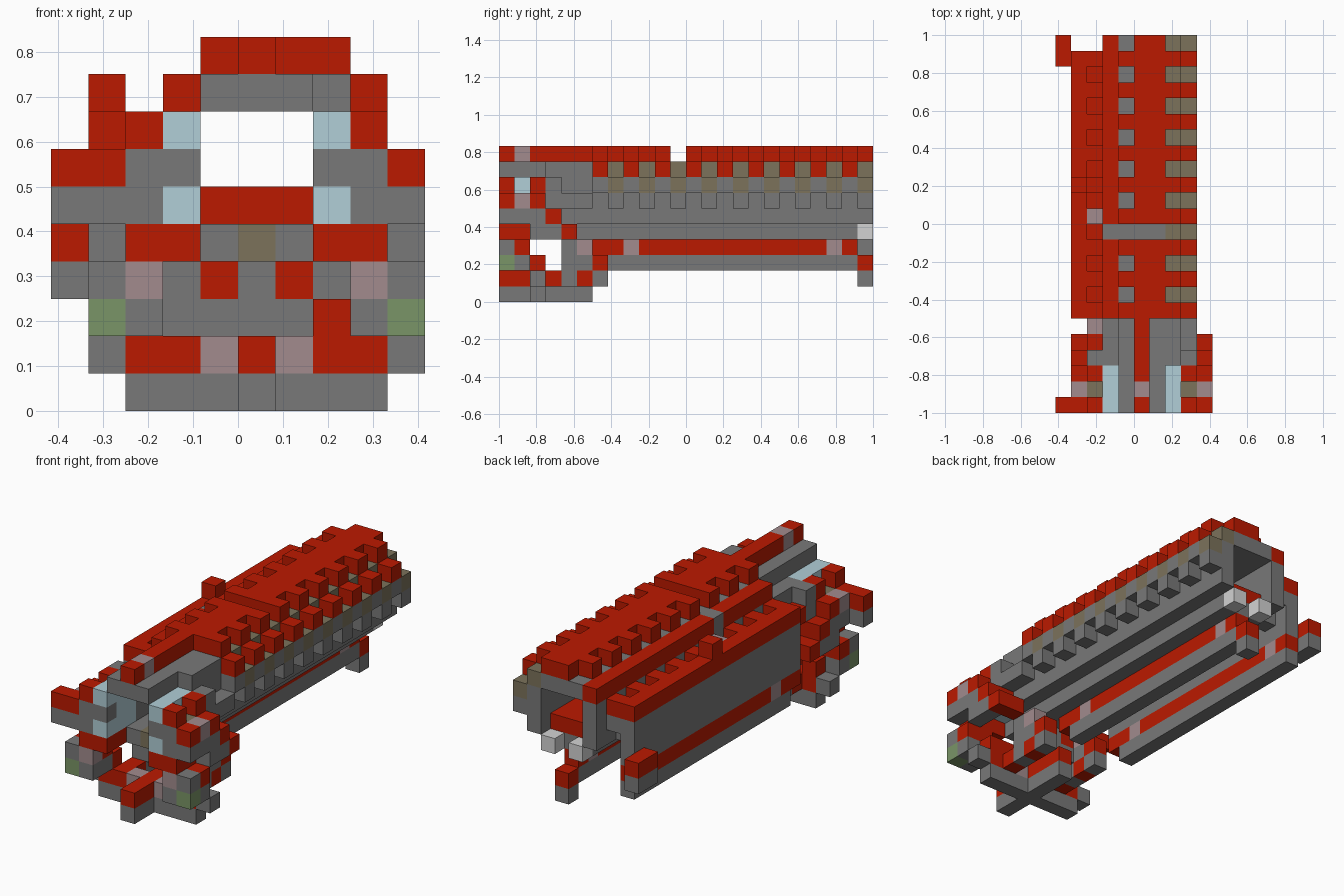
import bpy
import bmesh
from mathutils import Vector

if "Cube" in bpy.data.objects:
    bpy.data.objects.remove(bpy.data.objects["Cube"], do_unlink=True)

S = 1 / 12  # block size
COLOURS = {
    "red": (0.5, 0.01, 0.0), "grey": (0.19, 0.19, 0.19),
    "olive": (0.2, 0.17, 0.105), "pale_blue": (0.44, 0.62, 0.68),
    "dusty_pink": (0.36, 0.26, 0.27), "moss_green": (0.195, 0.3, 0.135),
    "off_white": (0.65, 0.65, 0.65),
}
mats = {}
for name, rgb in COLOURS.items():
    m = bpy.data.materials.new(name)
    m.use_nodes = True
    m.diffuse_color = (*rgb, 1)
    m.node_tree.nodes["Principled BSDF"].inputs["Base Color"].default_value = (*rgb, 1)
    mats[name] = m
names = list(COLOURS)
blocks = {}


def span(v):
    """A single index, an inclusive pair, or any range."""
    if isinstance(v, int):
        return [v]
    return range(v[0], v[1] + 1) if isinstance(v, tuple) else v


def fill(part, colour, x, y, z, both=False):
    for i in span(x):
        for j in span(y):
            for k in span(z):
                blocks[i, j, k] = (part, colour)
                if both:
                    blocks[10 - i, j, k] = (part, colour)


BODY, REAR = (6, 23), (6, 22)
EVEN, ODD = range(6, 24, 2), range(7, 24, 2)

# Roof with notched edges and a gap across the middle
fill("ceiling", "grey", (4, 6), BODY, 8)
for part, ys in (("front_roof", (6, 10)), ("rear_roof", (12, 23))):
    fill(part, "red", (5, 6), ys, 9)
    for x in (4, 7):
        fill(part, "red", x, [j for j in EVEN if j in span(ys)], 9)
fill("roof_rail", "red", 3, BODY, 8)
fill("roof_rail", "grey", 3, 11, 8)
fill("window_band", "red", 7, EVEN, 8)
fill("window_band", "olive", 7, ODD, 8)

# Left wall with overhanging staggered blocks
fill("left_wall", "grey", 7, (5, 23), (5, 7))
fill("left_eaves", "red", 8, EVEN, 8)
fill("left_teeth", "grey", 8, EVEN, 7)
fill("left_windows", "olive", 8, ODD, 7)
fill("left_teeth", "grey", 8, ODD, 6)

# Right wall with its long shelf and hanging blocks
fill("right_wall", "grey", 3, BODY, (5, 7))
fill("right_wall", "grey", 2, REAR, 6)
fill("right_wall", "grey", 1, REAR, (4, 6))
fill("right_teeth", "grey", 2, range(7, 22, 2), 5)
fill("right_shelf", "red", 1, REAR, 7)
fill("right_shelf", "red", 2, range(6, 23, 2), 7)
fill("right_shelf", "red", 2, range(7, 22, 2), 6)
fill("right_shelf", "dusty_pink", 2, 12, 7)
fill("antenna", "red", 1, 14, 8)

# Floor and lower rails
fill("floor", "grey", (4, 6), (3, 22), 4)
fill("floor", "red", (4, 6), (5, 22), 5)
for part, x in (("keel_rail", 5), ("right_rail", 1)):
    fill(part, "grey", x, (7, 22), 2)
    fill(part, "red", x, (6, 22), 3)
    for j in (8, 21):
        fill(part, "dusty_pink", x, j, 3)

# Rear fittings
fill("rear_lights", "off_white", 4, 23, 4, True)
fill("tail_hook", "grey", 5, 23, 1)
fill("tail_hook", "red", 5, 23, 2)
fill("rear_handle", "grey", 0, (22, 23), 3)
fill("rear_handle", "red", 0, (22, 23), 4)

# Cab roof, windows and pillars
fill("cab_roof", "grey", (4, 6), (0, 5), 8)
fill("cab_roof", "grey", 7, (3, 5), 8)
fill("cab_ridge", "red", 5, (0, 5), 9)
fill("cab_ridge", "dusty_pink", 5, 1, 9)
fill("cab_sides", "grey", 3, (3, 5), (5, 7), True)
fill("cab_sides", "grey", 3, 0, 6, True)
fill("cab_windows", "pale_blue", 3, (0, 2), 7, True)
fill("cab_windows", "pale_blue", 3, (1, 2), 6, True)
fill("cab_windows", "pale_blue", 3, (0, 2), 5, True)
fill("cab_sides", "grey", 2, (3, 5), 6, True)
fill("cab_sides", "grey", 2, 3, 7, True)
fill("cab_sides", "red", 2, 4, 6)
fill("cab_sides", "dusty_pink", 2, 5, 6)

# Side ledges with coloured tops
fill("ledges", "grey", (1, 2), (0, 2), 5, True)
fill("ledges", "red", (1, 2), 3, 5, True)
fill("ledges", "grey", 2, (0, 2), 6, True)
fill("ledges", "olive", 2, 1, 6, True)
fill("ledges", "red", 2, [0, 2], 7, True)
fill("ledges", "red", 1, [0, 2], 6, True)
fill("ledges", "dusty_pink", 1, 1, 6, True)
fill("ledges", "grey", 0, 0, 5)
fill("ledges", "red", 0, 0, 6)

# Nose and lamp pods
fill("nose", "red", (2, 3), (0, 1), 4, True)
fill("nose", "grey", 4, 2, 4, True)
fill("nose", "olive", 5, 2, 4)
fill("nose", "red", 4, 4, 3, True)
fill("nose", "grey", 5, 4, 3)
fill("nose", "grey", (3, 6), 4, 2)
fill("nose", "red", 7, 2, 2)
fill("lamp_pods", "grey", 1, (2, 3), 4, True)
fill("lamp_pods", "red", (1, 2), 4, 4, True)
fill("lamp_pods", "grey", 1, 0, 3, True)
fill("lamp_pods", "dusty_pink", 2, 0, 3, True)
fill("lamp_pods", "red", (1, 2), 1, 3, True)
fill("lamp_pods", "moss_green", 1, 0, 2, True)
fill("lamp_pods", "grey", 1, 1, 2, True)
fill("lamp_pods", "grey", 2, (0, 1), 2, True)
fill("lamp_pods", "red", 2, 2, 2, True)

# Bumper, skid and struts back to the body
fill("bumper", "red", (2, 3), 2, 1, True)
fill("bumper", "dusty_pink", 4, 2, 1, True)
fill("bumper", "red", 5, (0, 5), 1)
fill("bumper", "grey", 1, 2, 1, True)
fill("skid", "grey", 5, (0, 5), 0)
fill("skid", "grey", (2, 8), 2, 0)
fill("struts", "red", 3, [3, 5], 1, True)
fill("struts", "grey", 3, [4, 6], 1, True)
fill("struts", "grey", 3, (4, 5), 2, True)
fill("struts", "red", 3, 6, 2, True)
fill("struts", "grey", 3, 4, 3, True)
fill("struts", "dusty_pink", 3, 5, 3, True)

# Turn each part into a mesh, keeping only exposed sides
for part in dict.fromkeys(p for p, c in blocks.values()):
    bm = bmesh.new()
    for cell, (owner, colour) in blocks.items():
        if owner != part:
            continue
        centre = (Vector(cell) + Vector((-4.5, -11.5, 0.5))) * S
        for axis in range(3):
            for sign in (-1, 1):
                side = list(cell)
                side[axis] += sign
                if tuple(side) in blocks:
                    continue
                n, u = Vector(), Vector()
                n[axis], u[(axis + 1) % 3] = sign, 1
                v = n.cross(u)
                corners = (n - u - v, n + u - v, n + u + v, n - u + v)
                face = bm.faces.new([bm.verts.new(centre + c * S / 2) for c in corners])
                face.material_index = names.index(colour)
    bmesh.ops.remove_doubles(bm, verts=bm.verts, dist=0.001)
    mesh = bpy.data.meshes.new(part)
    bm.to_mesh(mesh)
    bm.free()
    for name in names:
        mesh.materials.append(mats[name])
    bpy.context.collection.objects.link(bpy.data.objects.new(part, mesh))
